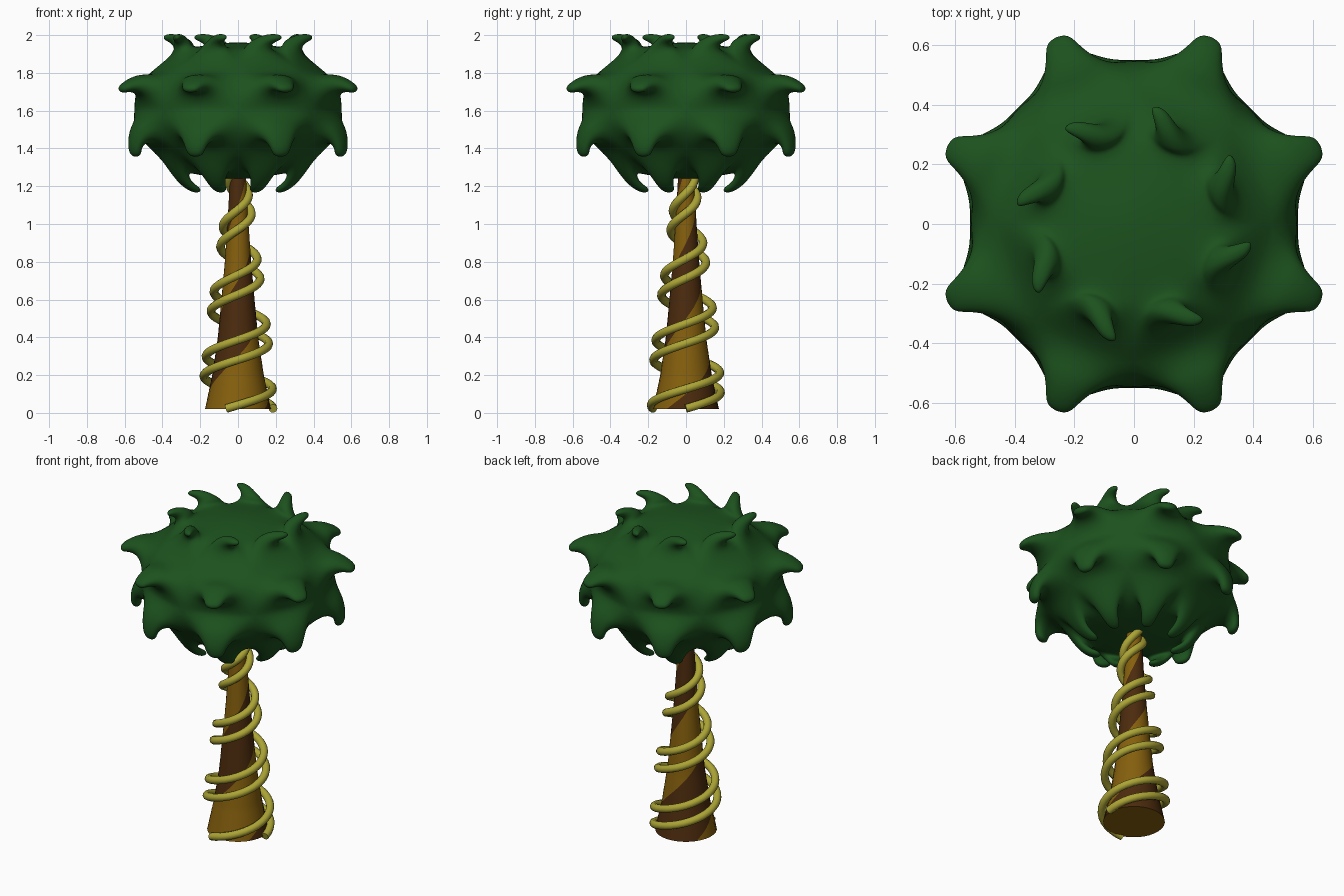
import bpy, math
from math import cos, sin, pi, radians

if "Cube" in bpy.data.objects:
    bpy.data.objects.remove(bpy.data.objects["Cube"])


def material(name, rgb):
    m = bpy.data.materials.new(name)
    m.diffuse_color = (*rgb, 1)
    m.use_nodes = True
    m.node_tree.nodes["Principled BSDF"].inputs["Base Color"].default_value = m.diffuse_color
    return m


LEAF = material("leaf green", (0.012, 0.085, 0.013))
OCHRE = material("ochre bark", (0.235, 0.115, 0.004))
BROWN = material("dark brown bark", (0.072, 0.024, 0.004))
VINE = material("yellow vine", (0.41, 0.37, 0.036))


def lerp(table, z):
    """Piecewise linear radius lookup from (z, radius) pairs."""
    for (z0, r0), (z1, r1) in zip(table, table[1:]):
        if z <= z1:
            return r0 + (r1 - r0) * (z - z0) / (z1 - z0)
    return table[-1][1]


def mesh_object(name, verts, faces, mats, indices=None):
    me = bpy.data.meshes.new(name)
    me.from_pydata(verts, [], faces)
    for m in mats:
        me.materials.append(m)
    if indices:
        me.polygons.foreach_set("material_index", indices)
    ob = bpy.data.objects.new(name, me)
    bpy.context.collection.objects.link(ob)
    return ob


# Trunk: flared, twisted tube; half of its sides are dark so the stripe spirals
TRUNK = [(0.02, .175), (0.2, .137), (0.4, .107), (0.6, .088), (0.8, .07),
         (1.0, .056), (1.25, .042), (1.4, .036)]
SEG, RINGS, PITCH = 32, 70, 0.8
verts, faces, idx = [], [], []
for i in range(RINGS + 1):
    z = 0.02 + 1.38 * i / RINGS
    r = lerp(TRUNK, z)
    turn = radians(270) + (z - 0.5) / PITCH * 2 * pi
    for j in range(SEG):
        a = turn + 2 * pi * j / SEG
        verts.append((r * cos(a), r * sin(a), z))
for i in range(RINGS):
    for j in range(SEG):
        k = (j + 1) % SEG
        faces.append((i * SEG + j, i * SEG + k, (i + 1) * SEG + k, (i + 1) * SEG + j))
        idx.append(1 if j < SEG // 4 or j >= 3 * SEG // 4 else 0)
faces.append(tuple(reversed(range(SEG))))
faces.append(tuple(RINGS * SEG + j for j in range(SEG)))
idx += [0, 0]
trunk = mesh_object("trunk", verts, faces, [OCHRE, BROWN], idx)

# Vines: two round strands climbing the trunk
COIL = [(0, .186), (0.2, .181), (0.42, .157), (0.55, .142), (0.75, .112),
        (0.93, .086), (1.08, .068), (1.22, .047), (1.35, .04)]
for name, start in (("vine_a", 251), ("vine_b", 0)):
    cu = bpy.data.curves.new(name, 'CURVE')
    cu.dimensions = '3D'
    cu.bevel_depth = 0.023
    cu.bevel_resolution = 3
    cu.use_fill_caps = True
    n = 120
    sp = cu.splines.new('POLY')
    sp.points.add(n)
    for i in range(n + 1):
        z = 0.023 + 1.28 * i / n
        a = radians(start) + (z - 0.023) / 0.345 * 2 * pi
        r = lerp(COIL, z)
        sp.points[i].co = (r * cos(a), r * sin(a), z, 1)
    cu.materials.append(VINE)
    bpy.context.collection.objects.link(bpy.data.objects.new(name, cu))

# Canopy: eight-sided ball cage, every side face drawn out into a curled leaf spike
RX, RZ, ZC, N = 0.57, 0.38, 1.6, 8
verts, faces = [], []
for lat in (-60, -30, 0, 30, 60):
    for j in range(N):
        a = 2 * pi * j / N
        r = RX * cos(radians(lat))
        verts.append((r * cos(a), r * sin(a), ZC + RZ * sin(radians(lat))))
# steps of each spike row: radius, height, half width, half thickness, direction, swirl
ROWS = [
    [(.345, 1.275, .08, .05, -70, 0), (.29, 1.203, .046, .033, -110, 0),
     (.215, 1.17, .032, .02, -150, 0)],
    [(.57, 1.48, .105, .06, -30, 0), (.595, 1.41, .062, .036, -70, 0),
     (.585, 1.352, .042, .028, -95, 0)],
    [(.555, 1.742, .105, .062, 5, 0), (.63, 1.733, .062, .034, -18, 0),
     (.68, 1.705, .042, .02, -32, 0)],
    [(.31, 1.93, .07, .06, 50, -4), (.345, 1.983, .042, .032, 35, 4),
     (.405, 1.99, .032, .018, 0, 11.5)],
]
for row, steps in enumerate(ROWS):
    for j in range(N):
        k = (j + 1) % N
        prev = [row * N + j, row * N + k, (row + 1) * N + k, (row + 1) * N + j]
        for r, z, w, h, tilt, swirl in steps:
            a = radians(22.5 + 45 * j + swirl)
            t = radians(tilt)
            new = []
            for sw, sh in ((-1, -1), (1, -1), (1, 1), (-1, 1)):
                rr = r - sin(t) * h * sh
                verts.append((rr * cos(a) - sin(a) * w * sw,
                              rr * sin(a) + cos(a) * w * sw,
                              z + cos(t) * h * sh))
                new.append(len(verts) - 1)
            for q in range(4):
                p = (q + 1) % 4
                faces.append((prev[q], prev[p], new[p], new[q]))
            prev = new
        faces.append(tuple(prev))
# triangle fans at both poles
bottom, top = len(verts), len(verts) + 1
verts += [(0, 0, ZC - RZ), (0, 0, ZC + RZ)]
for j in range(N):
    k = (j + 1) % N
    faces.append((bottom, k, j))
    faces.append((top, 4 * N + j, 4 * N + k))
canopy = mesh_object("canopy", verts, faces, [LEAF])
sub = canopy.modifiers.new("smooth", 'SUBSURF')
sub.levels = sub.render_levels = 3
canopy.data.polygons.foreach_set("use_smooth", [True] * len(faces))

# smooth bark with a crisp base edge
bpy.ops.object.select_all(action='DESELECT')
trunk.select_set(True)
bpy.context.view_layer.objects.active = trunk
bpy.ops.object.shade_smooth_by_angle(angle=radians(40))
